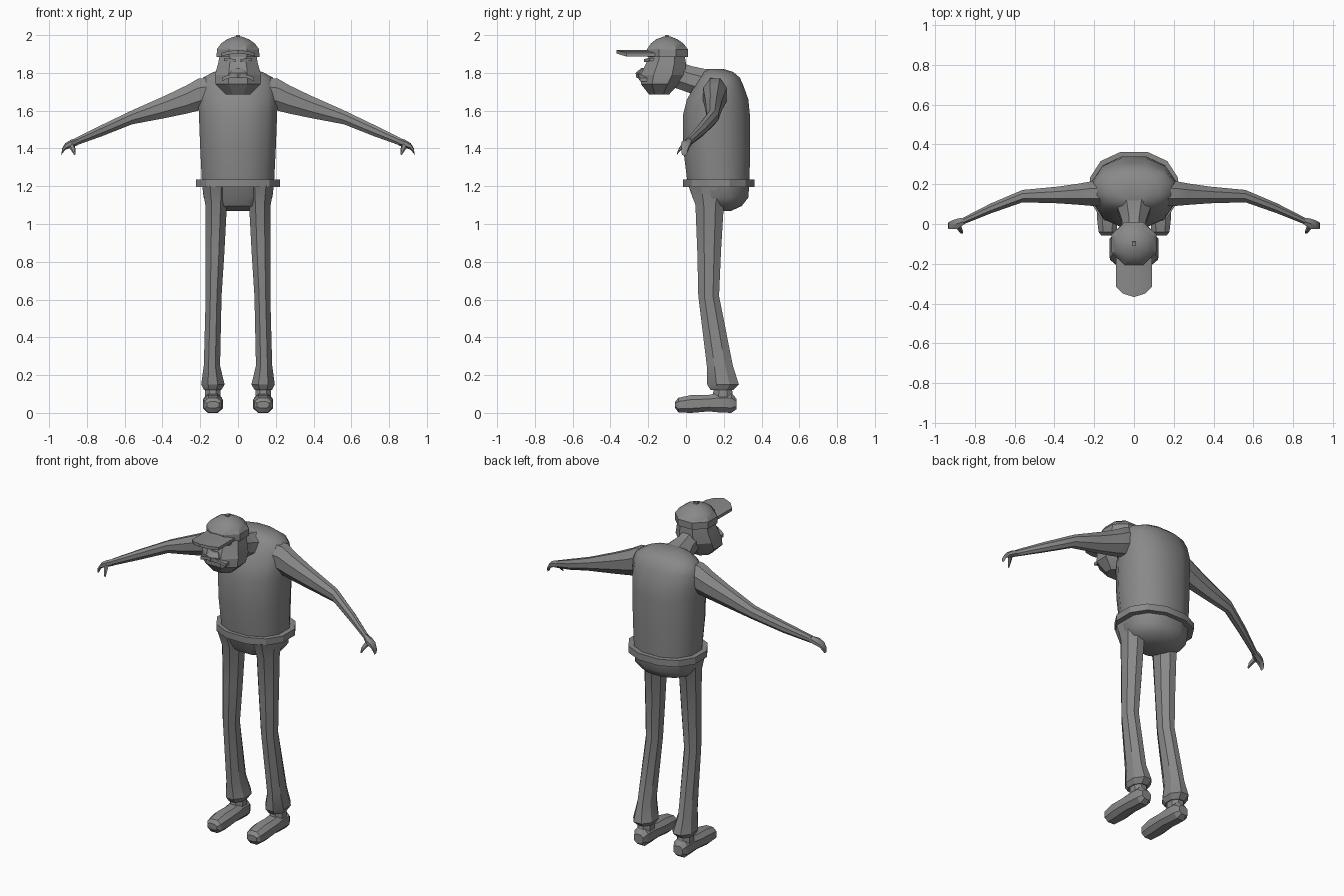
import bpy, bmesh, math
from mathutils import Vector

grey = bpy.data.materials.new("plain grey")
grey.diffuse_color = (0.25, 0.25, 0.25, 1)


def loft(name, rings, n=8, p=1.0, mirror=False, angle=30):
    """Skin rings of (centre, U half-axis, V half-axis) with n flat sides."""
    bm = bmesh.new()
    k = math.cos(math.pi / n) ** p
    loops = []
    for c, u, v in rings:
        loop = []
        for i in range(n):
            a = (i + 0.5) * 2 * math.pi / n
            s, t = [math.copysign(abs(f) ** p, f) / k for f in (math.cos(a), math.sin(a))]
            loop.append(bm.verts.new(Vector(c) + Vector(u) * s + Vector(v) * t))
        loops.append(loop)
    for a, b in zip(loops, loops[1:]):
        for i in range(n):
            j = (i + 1) % n
            bm.faces.new((a[i], a[j], b[j], b[i]))
    bm.faces.new(loops[0])
    bm.faces.new(loops[-1])
    bmesh.ops.recalc_face_normals(bm, faces=bm.faces)
    me = bpy.data.meshes.new(name)
    bm.to_mesh(me)
    bm.free()
    me.materials.append(grey)
    ob = bpy.data.objects.new(name, me)
    bpy.context.collection.objects.link(ob)
    bpy.ops.object.select_all(action='DESELECT')
    ob.select_set(True)
    bpy.context.view_layer.objects.active = ob
    bpy.ops.object.shade_smooth_by_angle(angle=math.radians(angle))
    if mirror:
        m = ob.modifiers.new("mirror", 'MIRROR')
        m.use_mirror_merge = False
    return ob


def flat(rows):
    """Horizontal rings from (z, x, y_front, y_back, half width)."""
    return [((x, (f + b) / 2, z), (w, 0, 0), (0, (b - f) / 2, 0)) for z, x, f, b, w in rows]


def side(rows):
    """Rings facing x from (x, y, z, half y, half z)."""
    return [((x, y, z), (0, a, 0), (0, 0, b)) for x, y, z, a, b in rows]


# Hunched torso, belt and seat
loft("torso", flat([
    (1.20, 0, 0.01, 0.335, 0.19), (1.40, 0, -0.015, 0.34, 0.2),
    (1.58, 0, -0.015, 0.338, 0.207), (1.66, 0, 0.005, 0.33, 0.21),
    (1.73, 0, 0.045, 0.305, 0.205), (1.775, 0, 0.07, 0.285, 0.185),
    (1.805, 0, 0.09, 0.25, 0.13), (1.82, 0, 0.12, 0.2, 0.06)]),
    n=12, p=0.9, angle=40)
loft("belt", flat([(1.195, 0, -0.015, 0.362, 0.222), (1.235, 0, -0.015, 0.362, 0.222)]),
     n=12, p=0.9)
loft("hips", flat([
    (1.21, 0, 0.01, 0.335, 0.19), (1.14, 0, 0.035, 0.33, 0.182),
    (1.095, 0, 0.06, 0.295, 0.15), (1.07, 0, 0.13, 0.24, 0.07)]),
    n=12, p=0.9, angle=40)

# Legs with flared trouser hems
loft("legs", flat([
    (1.20, 0.118, 0.015, 0.24, 0.072), (1.10, 0.116, 0.05, 0.20, 0.057),
    (0.85, 0.122, 0.06, 0.185, 0.05), (0.62, 0.129, 0.065, 0.175, 0.042),
    (0.25, 0.138, 0.11, 0.248, 0.043), (0.15, 0.133, 0.112, 0.28, 0.062),
    (0.122, 0.134, 0.13, 0.25, 0.046)]), n=8, mirror=True)
loft("ankles", flat([(0.14, 0.134, 0.15, 0.24, 0.036), (0.115, 0.134, 0.145, 0.245, 0.042),
                     (0.08, 0.134, 0.14, 0.25, 0.042)]), n=8, mirror=True)

# Shoes, skinned from toe to heel: y, bottom, top, half width
shoe = [(-0.057, 0.025, 0.06, 0.032), (-0.04, 0.002, 0.08, 0.045), (0.03, 0, 0.095, 0.053),
        (0.12, 0.008, 0.095, 0.05), (0.17, 0.003, 0.105, 0.048), (0.24, 0, 0.105, 0.046),
        (0.268, 0.02, 0.075, 0.03)]
loft("shoes", [((0.133, y, (a + b) / 2), (w, 0, 0), (0, 0, (b - a) / 2))
               for y, a, b, w in shoe], n=8, p=0.8, mirror=True)

# Arms, hands and thumbs
loft("arms", side([
    (0.13, 0.155, 1.70, 0.065, 0.075), (0.21, 0.153, 1.685, 0.062, 0.085),
    (0.27, 0.15, 1.66, 0.054, 0.075), (0.38, 0.146, 1.622, 0.042, 0.06),
    (0.56, 0.14, 1.565, 0.031, 0.037), (0.72, 0.078, 1.495, 0.025, 0.03),
    (0.86, 0.014, 1.435, 0.017, 0.02)]), n=8, mirror=True)
loft("hands", side([
    (0.85, 0.016, 1.437, 0.016, 0.018), (0.885, 0.002, 1.425, 0.026, 0.018),
    (0.915, -0.004, 1.41, 0.022, 0.015), (0.932, -0.008, 1.385, 0.016, 0.012),
    (0.934, -0.01, 1.367, 0.01, 0.004)]), n=6, mirror=True)
loft("thumbs", [((0.885, -0.01, 1.42), (0.014, 0, 0), (0, 0, 0.012)),
                ((0.872, -0.035, 1.395), (0.01, 0, 0), (0, 0, 0.01)),
                ((0.865, -0.048, 1.37), (0.004, 0, 0), (0, 0, 0.004))], n=5, mirror=True)

# Neck reaching forward from the shoulders
loft("neck", [((0, y, z), (w, 0, 0), (0, h * 0.35, h))
              for y, z, w, h in [(0.17, 1.74, 0.11, 0.075), (0.08, 1.75, 0.085, 0.07),
                                 (0.01, 1.77, 0.06, 0.065), (-0.08, 1.80, 0.06, 0.065)]])

# Head with a wide muzzle and narrow jaw
loft("head", flat([
    (1.685, 0, -0.195, -0.09, 0.065), (1.74, 0, -0.238, -0.04, 0.12),
    (1.79, 0, -0.24, -0.005, 0.122), (1.85, 0, -0.212, 0.0, 0.105),
    (1.91, 0, -0.185, -0.01, 0.095)]), n=8, angle=20)

# Drooping lip, nose and brows
loft("lip", side([(x, -0.243 + 2.6 * x * x, 1.79 - 3.5 * x * x, 0.018, 0.009)
                  for x in (-0.085, -0.055, 0, 0.055, 0.085)]), n=4)
loft("nose", flat([(1.772, 0, -0.258, -0.2, 0.04), (1.80, 0, -0.262, -0.2, 0.045),
                   (1.825, 0, -0.235, -0.2, 0.025)]), n=6)
loft("brows", side([(0.012, -0.205, 1.865, 0.018, 0.008),
                    (0.075, -0.175, 1.872, 0.018, 0.008)]), n=4, mirror=True)

# Peaked cap
loft("cap_crown", flat([
    (1.885, 0, -0.205, 0.01, 0.113), (1.925, 0, -0.206, 0.01, 0.112),
    (1.955, 0, -0.187, -0.013, 0.09), (1.978, 0, -0.158, -0.045, 0.058),
    (1.992, 0, -0.12, -0.08, 0.02)]), n=8)
loft("cap_button", flat([(1.985, 0, -0.112, -0.088, 0.012), (2.0, 0, -0.11, -0.09, 0.01)]), n=4)
tips = [(-0.09, -0.315), (-0.055, -0.35), (0, -0.367), (0.055, -0.35), (0.09, -0.315)]
loft("cap_brim", side([(x, (y - 0.16) / 2, 1.912 - 2 * x * x, (-0.16 - y) / 2, 0.009)
                       for x, y in tips]), n=4)
